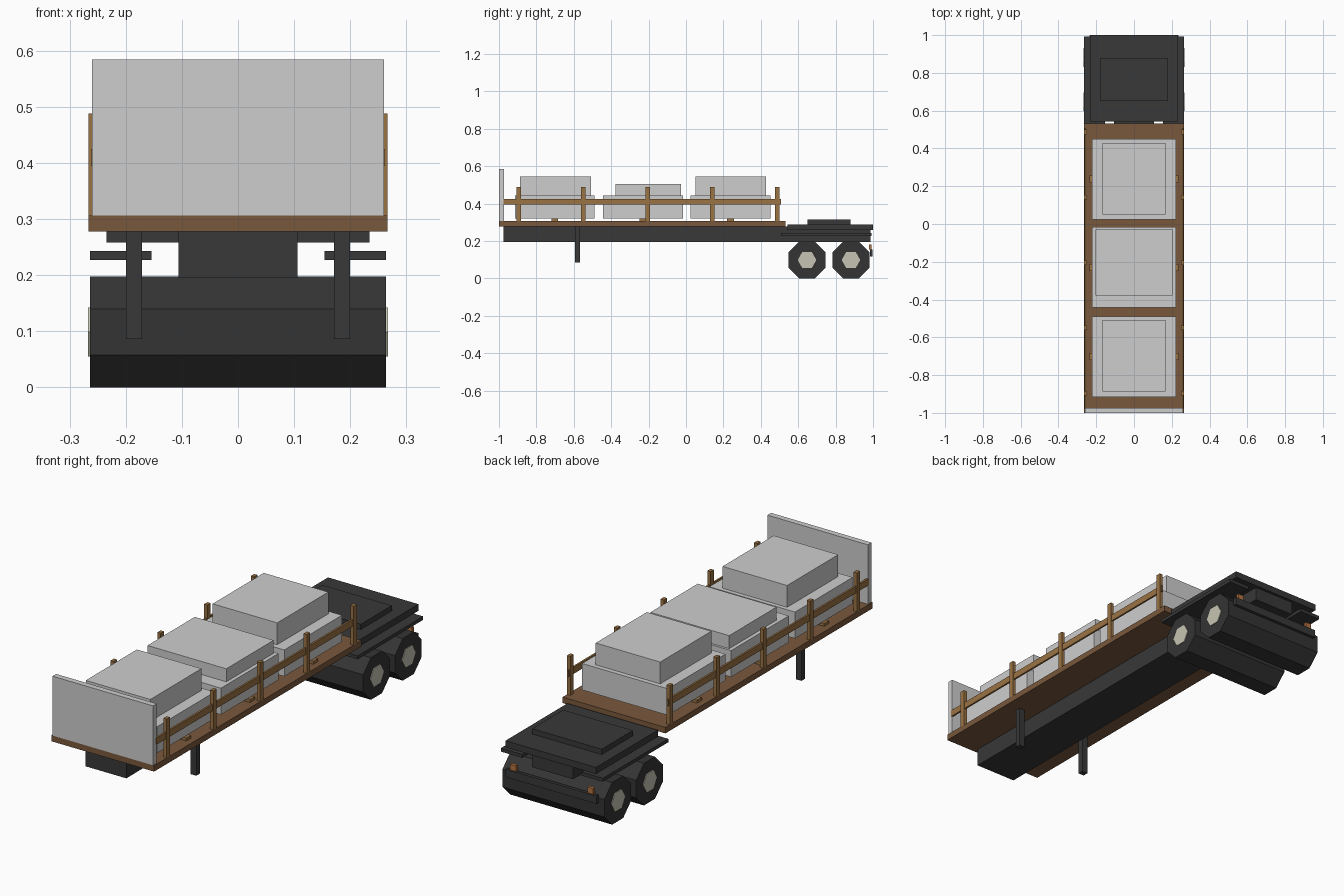
import bpy, bmesh, math
from mathutils import Matrix

if "Cube" in bpy.data.objects:
    bpy.data.objects.remove(bpy.data.objects["Cube"])


def lin(c):
    c /= 255
    return c / 12.92 if c <= 0.04045 else ((c + 0.055) / 1.055) ** 2.4


def material(name, r, g, b):
    m = bpy.data.materials.new(name)
    m.diffuse_color = (lin(r), lin(g), lin(b), 1)
    m.use_nodes = True
    m.node_tree.nodes["Principled BSDF"].inputs["Base Color"].default_value = m.diffuse_color
    return m


STEEL = material("dark_steel", 56, 56, 56)
TYRE = material("black_rubber", 52, 52, 52)
DECK = material("brown_deck_wood", 122, 88, 60)
STAKE = material("light_stake_wood", 155, 115, 68)
CARGO = material("pale_grey", 206, 206, 206)
HUB = material("cream_hub", 198, 196, 178)
LAMP = material("orange_lamp", 180, 115, 65)


def finish(name, bm, mat):
    me = bpy.data.meshes.new(name)
    bm.to_mesh(me)
    bm.free()
    me.materials.append(mat)
    ob = bpy.data.objects.new(name, me)
    bpy.context.collection.objects.link(ob)
    return ob


def box(name, x, y, z, mat):
    """Box from (min, max) ranges."""
    bm = bmesh.new()
    size = [r[1] - r[0] for r in (x, y, z)]
    mid = [(r[1] + r[0]) / 2 for r in (x, y, z)]
    bmesh.ops.create_cube(bm, size=1, matrix=Matrix.Translation(mid) @ Matrix.Diagonal((*size, 1)))
    return finish(name, bm, mat)


def pair(name, x, y, z, mat):
    """Box on the right and its mirror on the left."""
    box(name + "_right", x, y, z, mat)
    box(name + "_left", (-x[1], -x[0]), y, z, mat)


def axle_prism(name, sides, radius, x0, x1, y, z, turn, mat):
    """Prism lying along x."""
    bm = bmesh.new()
    bmesh.ops.create_cone(bm, cap_ends=True, segments=sides, radius1=radius, radius2=radius, depth=x1 - x0,
                          matrix=Matrix.Translation(((x0 + x1) / 2, y, z)) @ Matrix.Rotation(math.pi / 2, 4, 'Y')
                          @ Matrix.Rotation(turn, 4, 'Z'))
    return finish(name, bm, mat)


# deck, headboard and chassis
box("deck", (-0.266, 0.266), (-1, 0.532), (0.278, 0.306), DECK)
box("headboard", (-0.26, 0.26), (-1, -0.973), (0.306, 0.584), CARGO)
box("chassis_beam", (-0.106, 0.106), (-0.977, 0.987), (0.195, 0.278), STEEL)
pair("landing_leg", (0.171, 0.2), (-0.594, -0.568), (0.086, 0.278), STEEL)

# rear platform, coupling plate and fenders
box("rear_platform", (-0.234, 0.234), (0.543, 1.0), (0.258, 0.289), STEEL)
box("coupling_plate", (-0.18, 0.18), (0.65, 0.88), (0.289, 0.314), STEEL)
pair("fender", (0.154, 0.264), (0.508, 0.992), (0.227, 0.243), STEEL)

# rear bumper and lamps
box("rear_bumper", (-0.235, 0.235), (0.983, 0.998), (0.118, 0.155), STEEL)
pair("rear_lamp", (0.185, 0.215), (0.978, 0.993), (0.155, 0.182), LAMP)

# full-width octagonal rollers with hexagonal hubs
for i, y in enumerate((0.647, 0.882)):
    r = 0.0985
    axle_prism(f"wheel_{i}", 8, r / math.cos(math.pi / 8), -0.264, 0.264, y, r, math.pi / 8, TYRE)
    for side, x in (("right", 0.264), ("left", -0.267)):
        axle_prism(f"hub_{i}_{side}", 6, 0.05, x, x + 0.003, y, r, 0, HUB)

# side stakes and rails
for i in range(5):
    y = -0.895 + i * 0.3455
    pair(f"stake_{i}", (0.249, 0.266), (y - 0.012, y + 0.012), (0.306, 0.488), STAKE)
pair("side_rail", (0.253, 0.262), (-0.977, 0.507), (0.394, 0.425), STAKE)

# crates on skids: skid y, upper crate y, upper half width, upper half length, top
crates = [(-0.702, -0.698, 0.167, 0.189, 0.546),
          (-0.23, -0.203, 0.204, 0.175, 0.505),
          (0.238, 0.24, 0.167, 0.189, 0.546)]
for i, (y, uy, hx, hy, top) in enumerate(crates):
    box(f"skid_{i}", (-0.236, 0.236), (y - 0.018, y + 0.018), (0.306, 0.32), STAKE)
    box(f"lower_crate_{i}", (-0.222, 0.222), (y - 0.213, y + 0.213), (0.32, 0.444), CARGO)
    box(f"upper_crate_{i}", (-hx, hx), (uy - hy, uy + hy), (0.444, top), CARGO)
